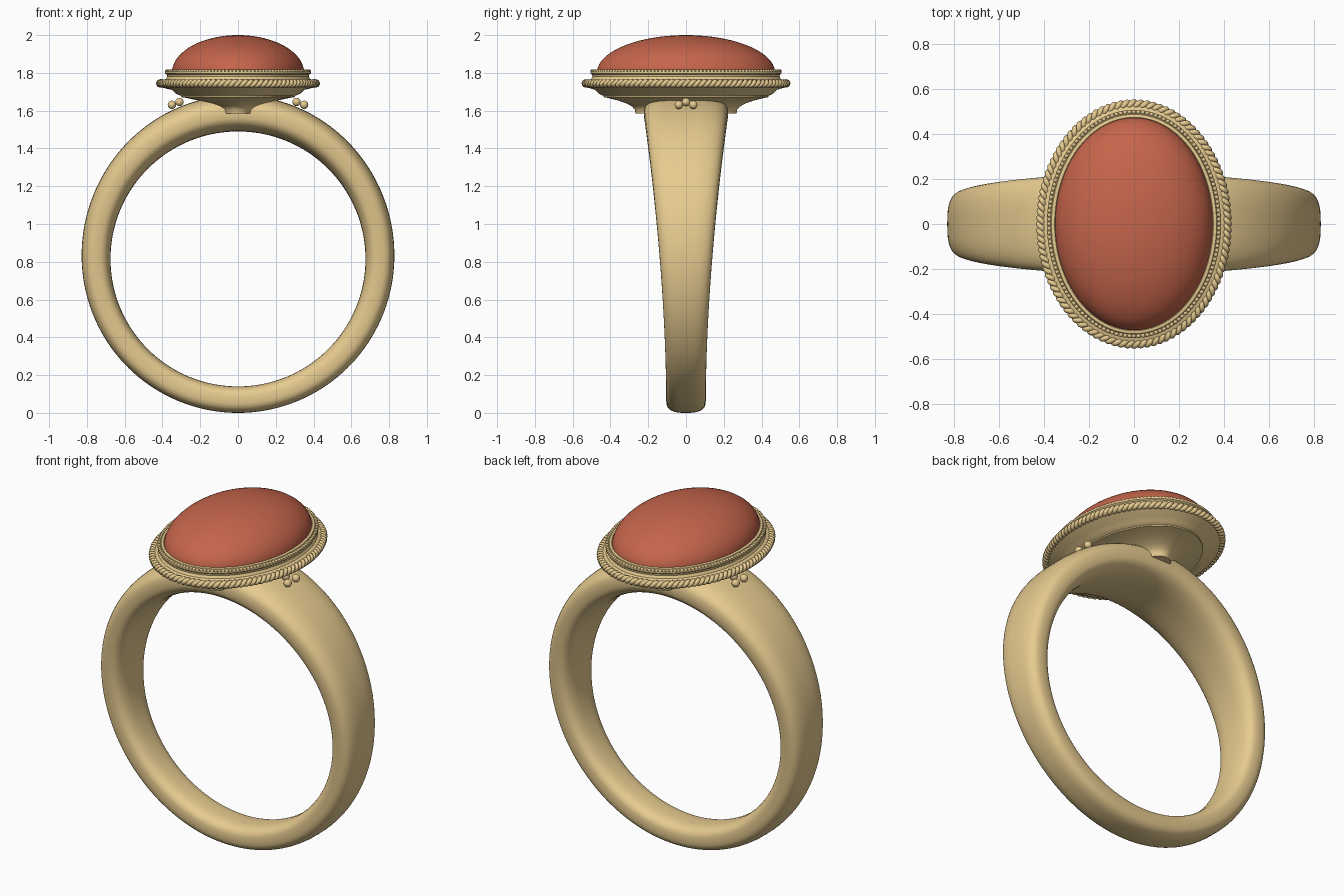
import bpy, bmesh, math
from mathutils import Vector, Matrix

if "Cube" in bpy.data.objects:
    bpy.data.objects.remove(bpy.data.objects["Cube"])

TAU = 2 * math.pi


def material(name, rgb):
    m = bpy.data.materials.new(name)
    m.diffuse_color = (*rgb, 1)
    m.use_nodes = True
    m.node_tree.nodes["Principled BSDF"].inputs["Base Color"].default_value = m.diffuse_color
    return m


GOLD = material("gold", (0.80, 0.60, 0.28))
STONE = material("red_stone", (0.56, 0.13, 0.07))


def finish(name, bm, mat, angle=35):
    bmesh.ops.recalc_face_normals(bm, faces=bm.faces)
    me = bpy.data.meshes.new(name)
    bm.to_mesh(me)
    bm.free()
    ob = bpy.data.objects.new(name, me)
    bpy.context.collection.objects.link(ob)
    me.materials.append(mat)
    bpy.ops.object.select_all(action='DESELECT')
    ob.select_set(True)
    bpy.context.view_layer.objects.active = ob
    bpy.ops.object.shade_smooth_by_angle(angle=math.radians(angle))
    return ob


def skin(bm, rings, closed):
    """Join rings of points with quads; close the loop or cap the ends."""
    vs = [[bm.verts.new(p) for p in r] for r in rings]
    n, k = len(vs[0]), len(vs)
    for i in range(k if closed else k - 1):
        a, b = vs[i], vs[(i + 1) % k]
        for j in range(n):
            bm.faces.new((a[j], a[(j + 1) % n], b[(j + 1) % n], b[j]))
    if not closed:
        bm.faces.new(vs[0])
        bm.faces.new(vs[-1])


def oval_stack(name, profile, mat, n=128):
    """Stack of ovals given as (half x, half y, height)."""
    bm = bmesh.new()
    skin(bm, [[(rx * math.cos(TAU * j / n), ry * math.sin(TAU * j / n), z)
               for j in range(n)] for rx, ry, z in profile], False)
    return finish(name, bm, mat)


def oval_points(rx, ry, count):
    """Evenly spaced (x, y) positions and outward normals round an oval."""
    m = 4000
    pts = [Vector((rx * math.cos(TAU * i / m), ry * math.sin(TAU * i / m), 0))
           for i in range(m + 1)]
    dist = [0]
    for a, b in zip(pts, pts[1:]):
        dist.append(dist[-1] + (b - a).length)
    out, i = [], 0
    for k in range(count):
        while dist[i] < dist[-1] * k / count:
            i += 1
        p = pts[i]
        out.append((p, Vector((p.x / rx**2, p.y / ry**2, 0)).normalized()))
    return out


def spc(v, e):
    return math.copysign(abs(v) ** e, v)


# Band: rounded section that widens and thickens towards the head
INNER, CZ = 0.675, 0.815
rings = []
for i in range(144):
    a = TAU * i / 144
    u = (1 + math.cos(a)) / 2
    t = 0.14 + 0.022 * u + 0.03 * u**4
    w = 0.105 + 0.118 * u**1.8
    ring = []
    for j in range(40):
        b = TAU * j / 40
        r = INNER + t / 2 + t / 2 * spc(math.cos(b), 0.7)
        ring.append((r * math.sin(a), w * spc(math.sin(b), 0.7), CZ + r * math.cos(a)))
    rings.append(ring)
bm = bmesh.new()
skin(bm, rings, True)
finish("band", bm, GOLD, 60)

# Head: flared pedestal, flange and bezel wall
oval_stack("bezel_head", [
    (0.115, 0.268, 1.585), (0.118, 0.271, 1.605), (0.135, 0.285, 1.622),
    (0.165, 0.315, 1.638), (0.21, 0.36, 1.654), (0.27, 0.412, 1.667),
    (0.302, 0.438, 1.672), (0.302, 0.438, 1.679), (0.33, 0.462, 1.69),
    (0.35, 0.48, 1.71), (0.40, 0.52, 1.722), (0.41, 0.53, 1.733),
    (0.41, 0.53, 1.753), (0.395, 0.515, 1.764), (0.383, 0.503, 1.766),
    (0.375, 0.495, 1.78), (0.378, 0.498, 1.792), (0.386, 0.506, 1.798),
    (0.386, 0.506, 1.808), (0.37, 0.49, 1.809), (0.366, 0.486, 1.816),
    (0.352, 0.473, 1.818), (0.34, 0.46, 1.80)], GOLD)

# Cabochon stone
dome = [(0.35, 0.472, 1.79)]
for i in range(20):
    a = math.pi / 2 * i / 20
    c = math.cos(a)
    dome.append((0.35 * c, 0.472 * c, 1.80 + 0.20 * math.sin(a)))
dome.append((0.008, 0.011, 2.0))
oval_stack("cabochon", dome, STONE)

# Twisted rope border: two strands wound round an oval
TURNS, STEPS = 52, 12
path = oval_points(0.411, 0.53, TURNS * STEPS)
bm = bmesh.new()
for s in range(2):
    centres = []
    for i, (p, nrm) in enumerate(path):
        a = TAU * i / STEPS + math.pi * s
        centres.append(p + nrm * 0.0105 * math.cos(a)
                       + Vector((0, 0, 1.744 + 0.0105 * math.sin(a))))
    rings = []
    for i, c in enumerate(centres):
        tan = (centres[(i + 1) % len(centres)] - centres[i - 1]).normalized()
        side = (path[i][1] - tan * path[i][1].dot(tan)).normalized()
        up = tan.cross(side)
        rings.append([c + 0.0125 * (side * math.cos(TAU * j / 8) + up * math.sin(TAU * j / 8))
                      for j in range(8)])
    skin(bm, rings, True)
finish("rope_border", bm, GOLD, 60)

# Fine beading on the bezel rim
bm = bmesh.new()
for p, nrm in oval_points(0.377, 0.497, 140):
    bmesh.ops.create_icosphere(bm, subdivisions=2, radius=0.0092,
                               matrix=Matrix.Translation(p + Vector((0, 0, 1.809))))
finish("rim_beads", bm, GOLD, 60)

# Three granules on each shoulder
for side, label in ((-1, "left"), (1, "right")):
    bm = bmesh.new()
    for x, y, z in ((0.31, 0, 1.646), (0.35, 0.038, 1.631), (0.35, -0.038, 1.631)):
        bmesh.ops.create_uvsphere(bm, u_segments=20, v_segments=12, radius=0.022,
                                  matrix=Matrix.Translation((side * x, y, z)))
    finish(label + "_granules", bm, GOLD, 60)
